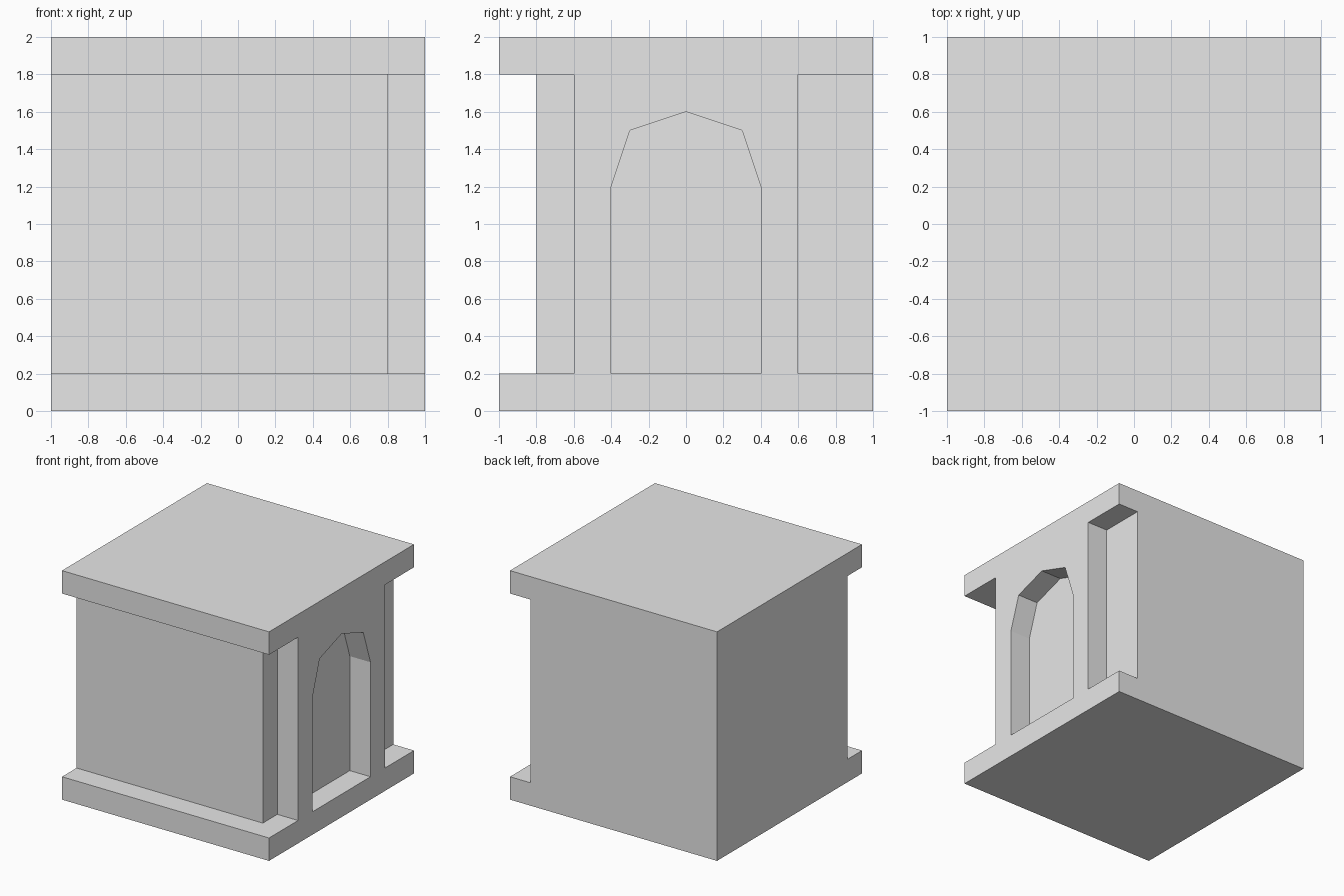
import bpy, bmesh
from mathutils import Vector

if "Cube" in bpy.data.objects:
    bpy.data.objects.remove(bpy.data.objects["Cube"])

LOW, HIGH = 0.2, 1.8     # top of base slab, underside of roof slab

grey = bpy.data.materials.new("light grey")
grey.diffuse_color = (0.8, 0.8, 0.8, 1)
grey.use_nodes = True
grey.node_tree.nodes["Principled BSDF"].inputs["Base Color"].default_value = grey.diffuse_color


def prism(name, points, direction):
    """Extrude a flat outline along a direction into a closed solid."""
    bm = bmesh.new()
    face = bm.faces.new([bm.verts.new(p) for p in points])
    ext = bmesh.ops.extrude_face_region(bm, geom=[face])
    verts = [g for g in ext["geom"] if isinstance(g, bmesh.types.BMVert)]
    bmesh.ops.translate(bm, verts=verts, vec=Vector(direction))
    bmesh.ops.recalc_face_normals(bm, faces=bm.faces)
    mesh = bpy.data.meshes.new(name)
    bm.to_mesh(mesh)
    bm.free()
    mesh.materials.append(grey)
    obj = bpy.data.objects.new(name, mesh)
    bpy.context.collection.objects.link(obj)
    return obj


def cut(body, cutter):
    """Subtract the cutter from the body and discard it."""
    mod = body.modifiers.new("cut", 'BOOLEAN')
    mod.operation = 'DIFFERENCE'
    mod.solver = 'EXACT'
    mod.object = cutter
    bpy.context.view_layer.objects.active = body
    bpy.ops.object.modifier_apply(modifier=mod.name)
    bpy.data.objects.remove(cutter, do_unlink=True)


# Solid block: base, walls and roof in one piece
block = prism("wall_block", [(-1, -1, 0), (1, -1, 0), (1, 1, 0), (-1, 1, 0)], (0, 0, 2))

# Front recess with the stepped right front corner
front = [(-1.5, -1.5), (1.5, -1.5), (1.5, -0.6), (0.8, -0.6), (0.8, -0.8), (-1.5, -0.8)]
# Right back corner notch
back = [(0.8, 0.6), (1.5, 0.6), (1.5, 1.5), (0.8, 1.5)]
for name, outline in (("front_recess", front), ("back_corner_notch", back)):
    cut(block, prism(name, [(x, y, LOW) for x, y in outline], (0, 0, HIGH - LOW)))

# Arched niche in the right side
half = [(0.4, LOW), (0.4, 1.2), (0.3, 1.5)]
arch = half + [(0, 1.6)] + [(-y, z) for y, z in reversed(half)]
cut(block, prism("arch_niche", [(0.8, y, z) for y, z in arch], (0.7, 0, 0)))
